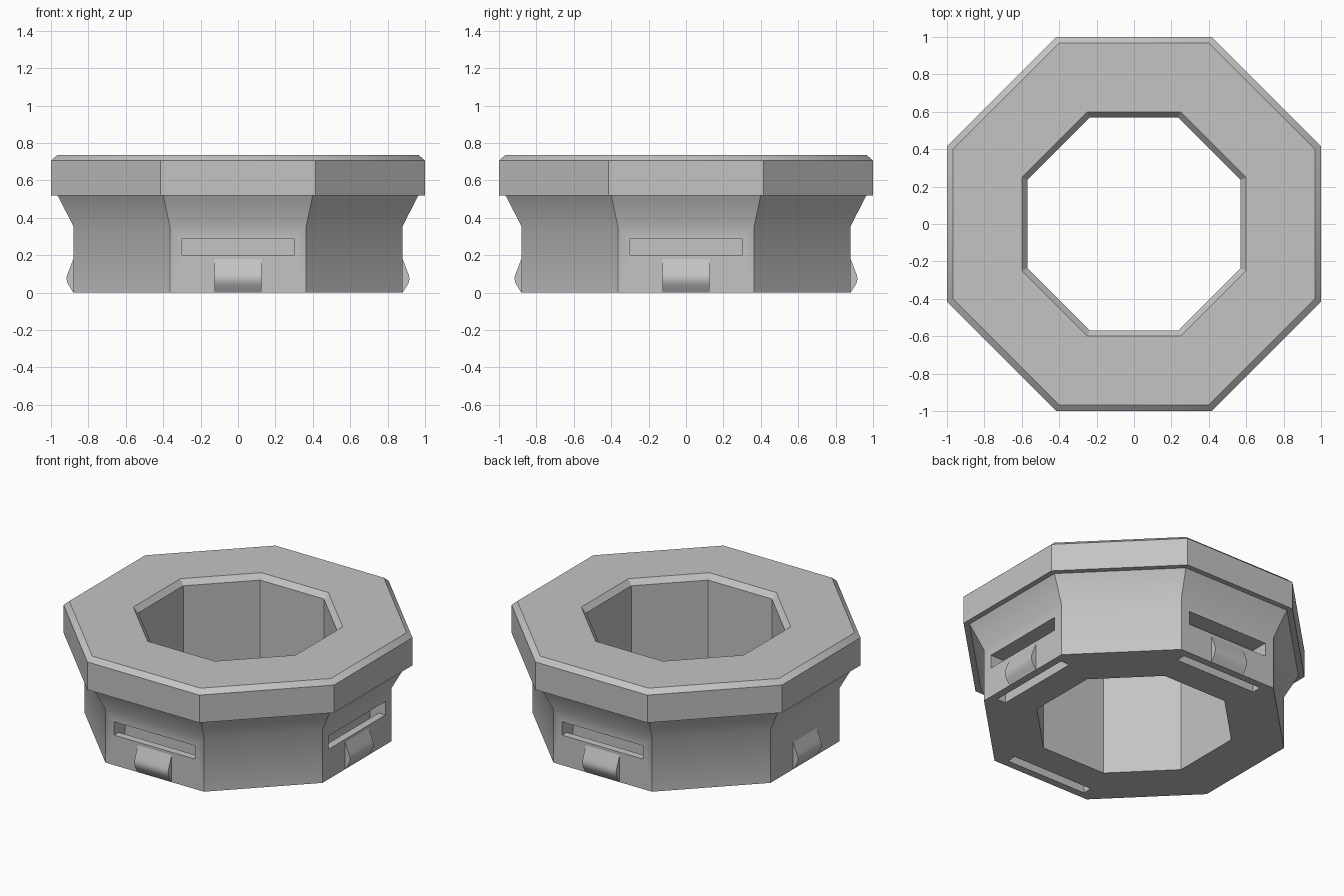
import bpy, bmesh, math
from mathutils import Matrix

cube = bpy.data.objects.get("Cube")
if cube:
    bpy.data.objects.remove(cube, do_unlink=True)

grey = bpy.data.materials.new("plain grey")
grey.use_nodes = True
grey.diffuse_color = (0.55, 0.55, 0.55, 1)
grey.node_tree.nodes["Principled BSDF"].inputs["Base Color"].default_value = (0.55, 0.55, 0.55, 1)


def finish(bm, name):
    bmesh.ops.recalc_face_normals(bm, faces=bm.faces)
    mesh = bpy.data.meshes.new(name)
    bm.to_mesh(mesh)
    bm.free()
    mesh.materials.append(grey)
    ob = bpy.data.objects.new(name, mesh)
    bpy.context.collection.objects.link(ob)
    return ob


def smooth(ob):
    bpy.ops.object.select_all(action="DESELECT")
    ob.select_set(True)
    bpy.context.view_layer.objects.active = ob
    bpy.ops.object.shade_smooth_by_angle(angle=math.radians(32))


def octagon_ring(profile, name):
    """Sweep a closed (apothem, height) profile around eight flat sides."""
    bm = bmesh.new()
    rings = []
    for i in range(8):
        a = math.radians(22.5 + 45 * i)
        k = 1 / math.cos(math.pi / 8)
        rings.append([bm.verts.new((r * k * math.cos(a), r * k * math.sin(a), z)) for r, z in profile])
    n = len(profile)
    for i in range(8):
        p, q = rings[i], rings[(i + 1) % 8]
        for j in range(n):
            m = (j + 1) % n
            bm.faces.new((p[j], q[j], q[m], p[m]))
    return finish(bm, name)


def prism(profile, half_width, angle, name):
    """Extrude an (outward, height) profile sideways, then turn it to one side."""
    bm = bmesh.new()
    face = bm.faces.new([bm.verts.new((r, -half_width, z)) for r, z in profile])
    ext = bmesh.ops.extrude_face_region(bm, geom=[face])["geom"]
    verts = [v for v in ext if isinstance(v, bmesh.types.BMVert)]
    bmesh.ops.translate(bm, verts=verts, vec=(0, 2 * half_width, 0))
    bm.transform(Matrix.Rotation(angle, 4, "Z"))
    return finish(bm, name)


# Main body: neck, flange and chamfered bore
body = octagon_ring([(0.57, 0), (0.88, 0), (0.88, 0.355), (0.965, 0.52), (1, 0.52), (1, 0.705),
                     (0.967, 0.735), (0.6, 0.735), (0.57, 0.7)], "octagonal_collar")

# Side slots that turn down and open at the underside
slot = [(0.765, -0.1), (0.83, -0.1), (0.83, 0.2), (1.1, 0.2), (1.1, 0.29), (0.765, 0.29)]
sides = [("right", math.pi), ("left", 0), ("front", -math.pi / 2), ("back", math.pi / 2)]
for side, angle in sides:
    cutter = prism(slot, 0.3, angle, "slot_cutter_" + side)
    cutter.hide_render = True
    mod = body.modifiers.new("slot", "BOOLEAN")
    mod.operation = "DIFFERENCE"
    mod.solver = "EXACT"
    mod.object = cutter
    bpy.context.view_layer.objects.active = body
    bpy.ops.object.modifier_apply(modifier=mod.name)
    bpy.data.objects.remove(cutter, do_unlink=True)
smooth(body)

# Rounded snap clips below the slots
clip = [(0.86, 0), (0.88, 0), (0.903, 0.035), (0.913, 0.055), (0.917, 0.075),
        (0.913, 0.095), (0.903, 0.12), (0.88, 0.18), (0.86, 0.18)]
for side, angle in sides:
    smooth(prism(clip, 0.125, angle, "snap_clip_" + side))
